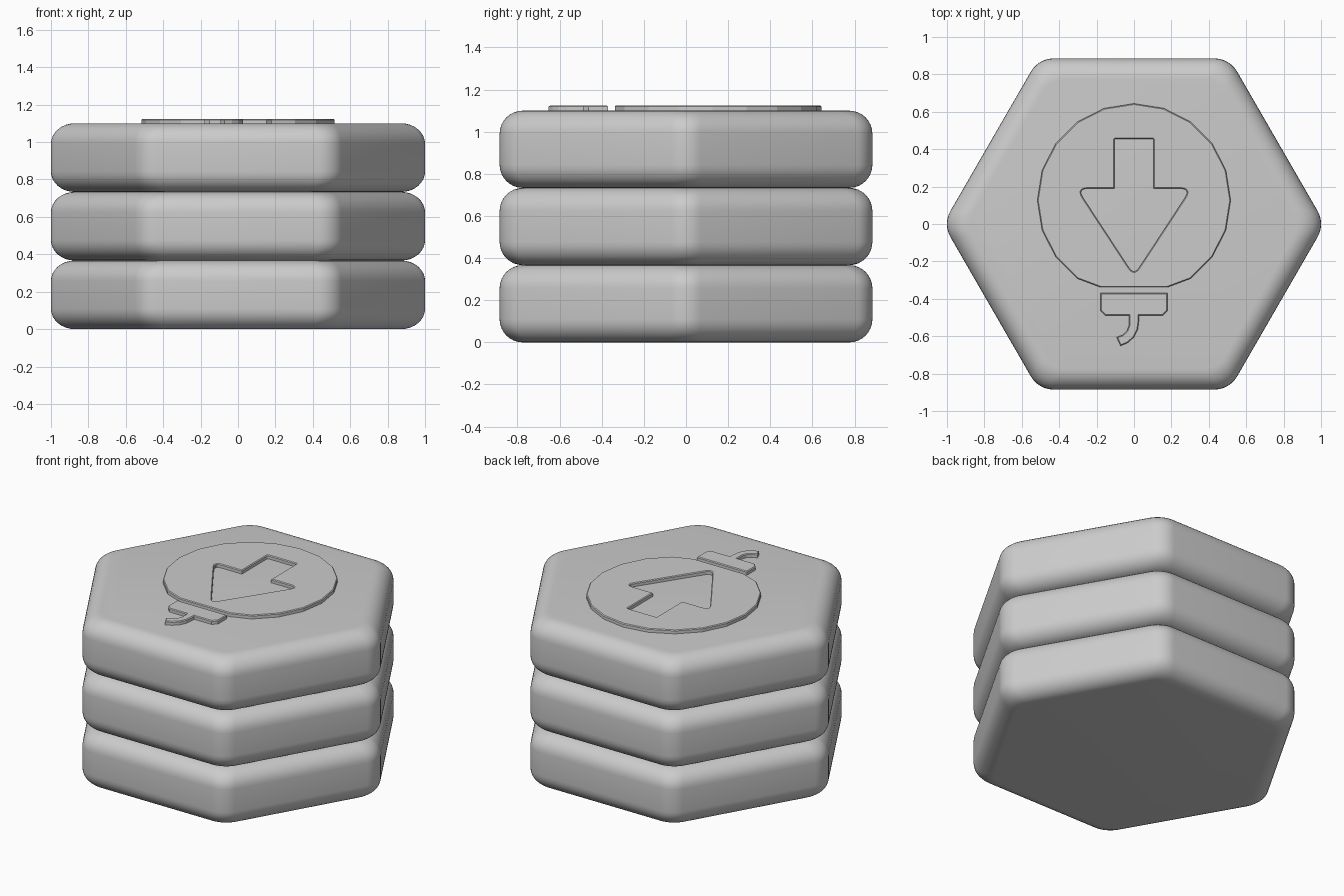
import bpy, bmesh, math
from mathutils import Vector

if "Cube" in bpy.data.objects:
    bpy.data.objects.remove(bpy.data.objects["Cube"])

grey = bpy.data.materials.new("plain grey")
grey.diffuse_color = (0.6, 0.6, 0.6, 1)
grey.use_nodes = True
grey.node_tree.nodes["Principled BSDF"].inputs["Base Color"].default_value = grey.diffuse_color

SLAB_H = 0.3667      # height of one slab
APOTHEM = 0.885      # centre to flat side
ROUND = 0.11         # edge rounding, top and bottom
TOP = 3 * SLAB_H


def rounded(points, radii, steps=5):
    """Round the corners of a closed 2D outline."""
    out = []
    n = len(points)
    for i, p in enumerate(points):
        p = Vector(p)
        r = radii[i]
        if r == 0:
            out.append((p.x, p.y))
            continue
        a = p + (Vector(points[i - 1]) - p).normalized() * r
        b = p + (Vector(points[(i + 1) % n]) - p).normalized() * r
        for k in range(steps + 1):
            t = k / steps
            q = a * (1 - t) ** 2 + p * 2 * t * (1 - t) + b * t ** 2
            out.append((q.x, q.y))
    return out


def hex_ring(apothem, corner=0.14, steps=8):
    """Hexagon outline with circular corners, pointing along x."""
    pts = []
    c = (apothem - corner) / math.cos(math.pi / 6)
    for i in range(6):
        a = i * math.pi / 3
        for k in range(steps + 1):
            b = a + math.radians(-30 + 60 * k / steps)
            pts.append((c * math.cos(a) + corner * math.cos(b),
                        c * math.sin(a) + corner * math.sin(b)))
    return pts


def finish(name, mesh, angle):
    ob = bpy.data.objects.new(name, mesh)
    bpy.context.collection.objects.link(ob)
    mesh.materials.clear()
    mesh.materials.append(grey)
    bpy.ops.object.select_all(action='DESELECT')
    ob.select_set(True)
    bpy.context.view_layer.objects.active = ob
    bpy.ops.object.shade_smooth_by_angle(angle=math.radians(angle))
    return ob


def slab(name, z0):
    """Hexagonal slab with rounded top and bottom edges."""
    bm = bmesh.new()
    steps = 8
    arc = [math.pi / 2 * k / steps for k in range(steps + 1)]
    profile = [(ROUND * (1 - math.sin(t)), ROUND * (1 - math.cos(t))) for t in arc]
    profile += [(d, SLAB_H - z) for d, z in reversed(profile)]
    rings = [[bm.verts.new((x, y, z0 + z)) for x, y in hex_ring(APOTHEM - d)]
             for d, z in profile]
    n = len(rings[0])
    for lo, hi in zip(rings, rings[1:]):
        for i in range(n):
            j = (i + 1) % n
            bm.faces.new((lo[i], lo[j], hi[j], hi[i]))
    bm.faces.new(rings[0][::-1])
    bm.faces.new(rings[-1])
    mesh = bpy.data.meshes.new(name)
    bm.to_mesh(mesh)
    bm.free()
    return finish(name, mesh, 40)


def plate(name, outlines, height=0.024, edge=0.005):
    """Thin raised plate; later outlines become holes."""
    cu = bpy.data.curves.new(name + "_outline", 'CURVE')
    cu.dimensions = '2D'
    cu.fill_mode = 'BOTH'
    cu.extrude = height - edge
    cu.bevel_depth = edge
    cu.bevel_resolution = 0
    cu.offset = -edge
    for pts in outlines:
        sp = cu.splines.new('POLY')
        sp.points.add(len(pts) - 1)
        for q, (x, y) in zip(sp.points, pts):
            q.co = (x, y, 0, 1)
        sp.use_cyclic_u = True
        sp.use_smooth = False
    tmp = bpy.data.objects.new(name + "_outline", cu)
    bpy.context.collection.objects.link(tmp)
    dg = bpy.context.evaluated_depsgraph_get()
    mesh = bpy.data.meshes.new_from_object(tmp.evaluated_get(dg))
    bpy.data.objects.remove(tmp)
    # the lower half is sunk into the slab
    ob = finish(name, mesh, 15)
    for v in mesh.vertices:
        v.co.z = TOP + max(v.co.z, -0.002)
    return ob


# Three stacked slabs
for i, name in enumerate(("lower_slab", "middle_slab", "upper_slab")):
    slab(name, i * SLAB_H)

# Round plate, cut flat at the front, with an arrow-shaped opening
disc = []
for i in range(20):
    a = math.radians(-72 + 18 * i)
    if i < 19 and math.sin(a) > -0.93:
        p = (0.517 * math.cos(a), 0.127 + 0.517 * math.sin(a))
        if p[1] > -0.33:
            disc.append(p)
disc = [(-0.18, -0.338), (0.18, -0.338)] + disc
arrow = rounded([(-0.105, 0.455), (-0.105, 0.19), (-0.305, 0.19), (0, -0.275),
                 (0.305, 0.19), (0.105, 0.19), (0.105, 0.455)],
                [0.008, 0, 0.06, 0.05, 0.06, 0, 0.008])
plate("round_plate", [disc, arrow])

# Socket plate with clipped front corners and a curved tail
plate("socket_and_tail", [[
    (-0.18, -0.37), (-0.18, -0.462), (-0.152, -0.49), (-0.026, -0.49),
    (-0.026, -0.54), (-0.038, -0.572), (-0.062, -0.594), (-0.093, -0.605),
    (-0.072, -0.652), (-0.032, -0.634), (0.0, -0.605), (0.02, -0.565),
    (0.026, -0.52), (0.026, -0.49), (0.152, -0.49), (0.18, -0.462), (0.18, -0.37)]])
